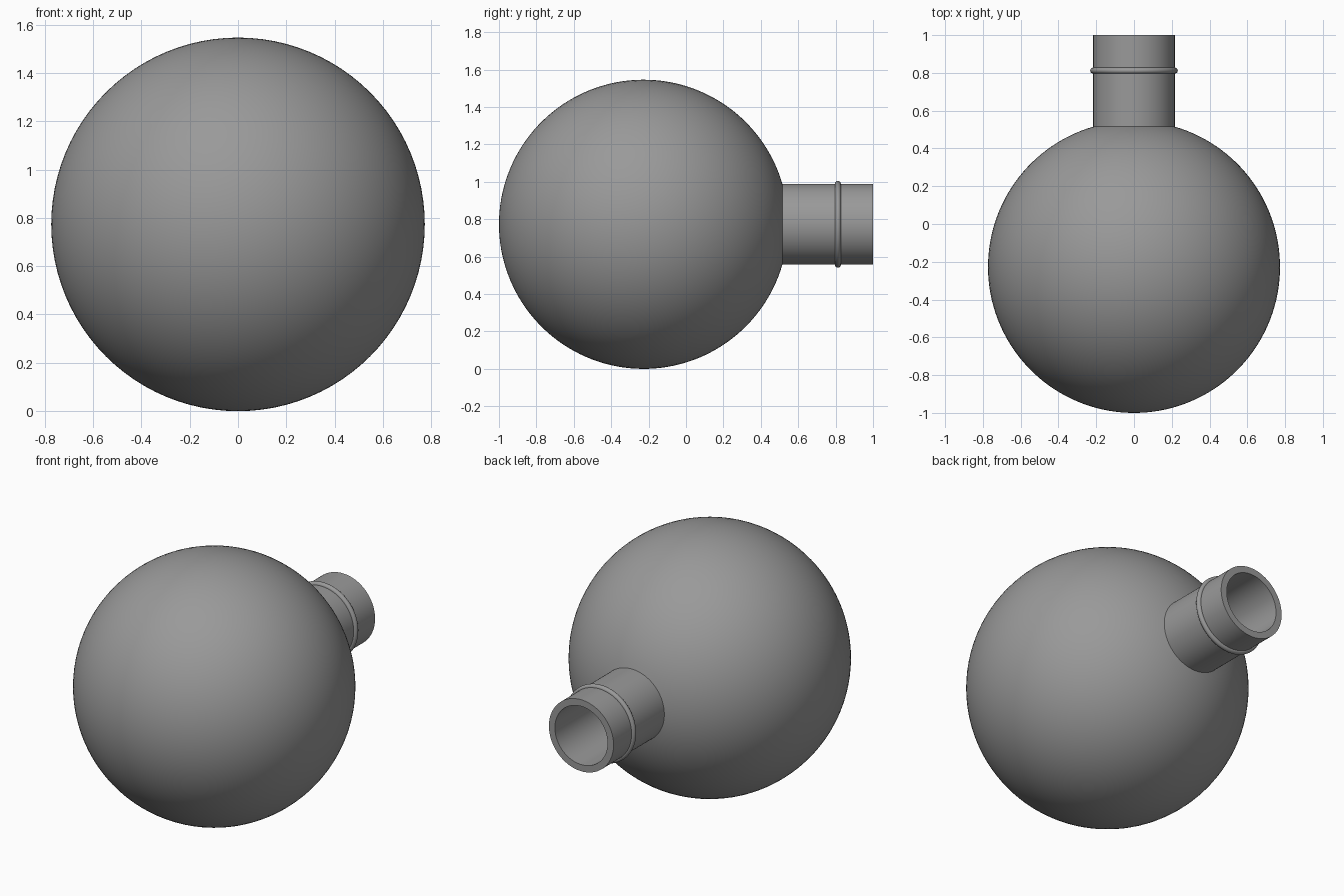
import bpy, bmesh, math
from math import sin, cos, pi

cube = bpy.data.objects.get("Cube")
if cube:
    bpy.data.objects.remove(cube)

R, WALL = 0.773, 0.04            # bulb radius and wall thickness
NECK_R, NECK_END = 0.216, 1.0    # neck radius and its open end
CENTRE_Y, CENTRE_Z = R - 1, R
RING_Y, RING_R = 0.812, 0.016

grey = bpy.data.materials.new("grey")
grey.use_nodes = True
colour = (0.32, 0.32, 0.32, 1)
grey.diffuse_color = colour
grey.node_tree.nodes["Principled BSDF"].inputs["Base Color"].default_value = colour


def lathe(name, profile, segments=96):
    """Spin a (radius, y) outline around the neck axis."""
    bm = bmesh.new()
    verts = [bm.verts.new((r, y, 0)) for r, y in profile]
    edges = [bm.edges.new(pair) for pair in zip(verts, verts[1:])]
    bmesh.ops.spin(bm, geom=verts + edges, cent=(0, 0, 0), axis=(0, 1, 0),
                   angle=2 * pi, steps=segments, use_duplicate=False)
    bmesh.ops.remove_doubles(bm, verts=bm.verts, dist=1e-5)
    bmesh.ops.recalc_face_normals(bm, faces=bm.faces)
    mesh = bpy.data.meshes.new(name)
    bm.to_mesh(mesh)
    bm.free()
    mesh.materials.append(grey)
    obj = bpy.data.objects.new(name, mesh)
    obj.location.z = CENTRE_Z
    bpy.context.collection.objects.link(obj)
    bpy.ops.object.select_all(action='DESELECT')
    bpy.context.view_layer.objects.active = obj
    obj.select_set(True)
    bpy.ops.object.shade_smooth_by_angle(angle=math.radians(30))
    return obj


def bulb_arc(radius, neck, steps=64):
    """Arc from the front pole to where the bulb meets the neck."""
    end = pi - math.asin(neck / radius)
    return [(radius * sin(end * i / steps), CENTRE_Y - radius * cos(end * i / steps))
            for i in range(steps + 1)]


# Hollow flask: outer bulb and neck, rim, then the inner wall back to the pole
inner_neck = NECK_R - WALL
outer = bulb_arc(R, NECK_R) + [(NECK_R, NECK_END)]
inner = bulb_arc(R - WALL, inner_neck) + [(inner_neck, NECK_END)]
lathe("flask_body", outer + inner[::-1])

# Raised bead around the neck
lathe("neck_ring", [(NECK_R + RING_R * cos(a), RING_Y + RING_R * sin(a))
                    for a in [2 * pi * i / 16 for i in range(17)]])
